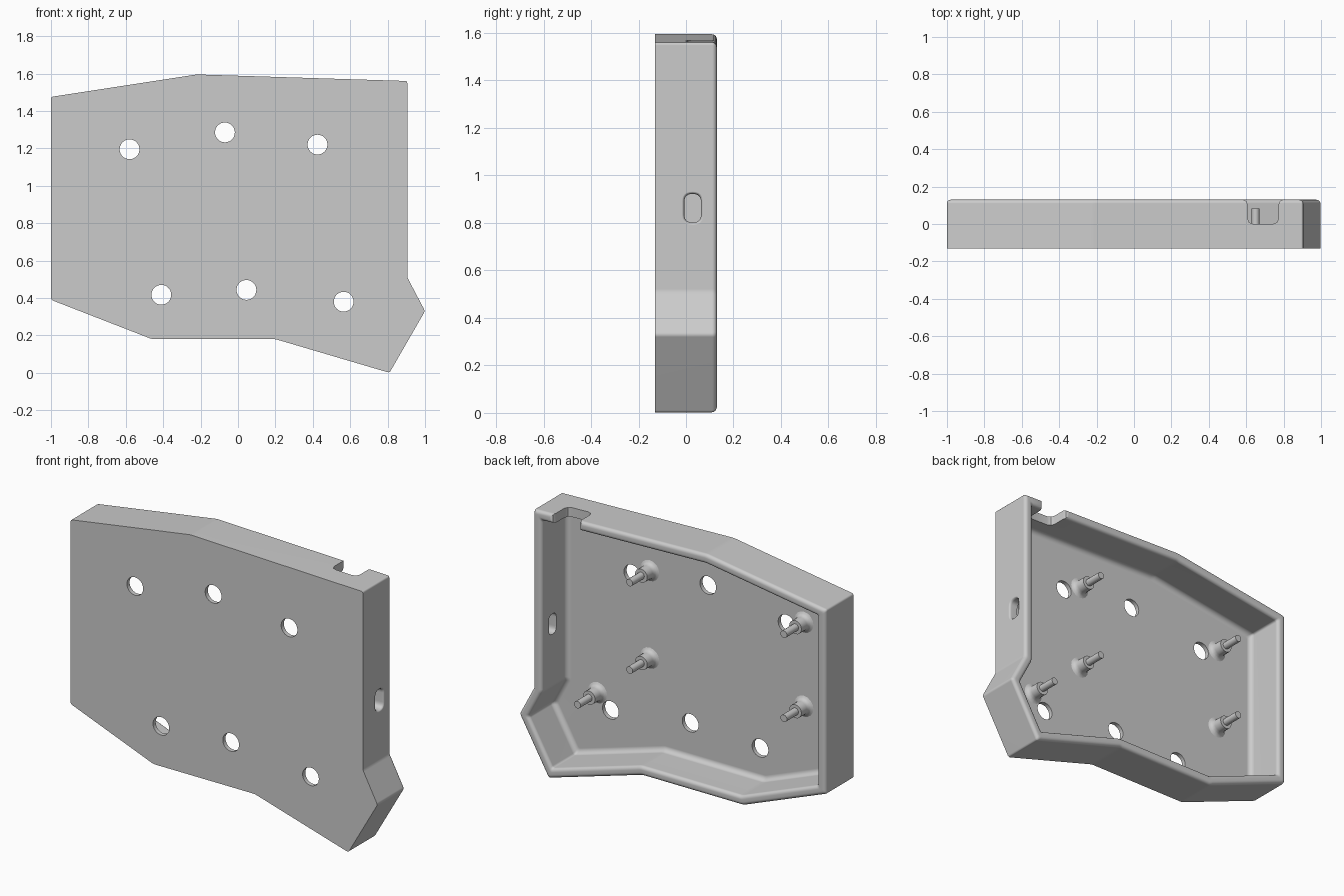
import bpy
import bmesh
import math
from mathutils import Vector

cube = bpy.data.objects.get("Cube")
if cube:
    bpy.data.objects.remove(cube, do_unlink=True)

GREY = (0.6, 0.6, 0.6, 1)
grey = bpy.data.materials.new("plain grey")
grey.use_nodes = True
grey.diffuse_color = GREY
grey.node_tree.nodes["Principled BSDF"].inputs["Base Color"].default_value = GREY

# Casing outline in x, z
OUTLINE = [Vector(p) for p in (
    (-1, 1.475), (-0.22, 1.595), (0.905, 1.56), (0.905, 0.51), (1, 0.33),
    (0.81, 0), (0.2, 0.18), (-0.46, 0.18), (-1, 0.39))]
BACK, FRONT, FLOOR = 0.13, -0.13, -0.105
WALL = 0.055


def inset(points, amount):
    """Move every edge of a clockwise outline inwards, with mitred corners."""
    result = []
    for i, p in enumerate(points):
        a = (p - points[i - 1]).normalized()
        b = (points[(i + 1) % len(points)] - p).normalized()
        na, nb = Vector((a.y, -a.x)), Vector((b.y, -b.x))
        result.append(p + (na + nb) * amount / (1 + na.dot(nb)))
    return result


def round_corners(points, reach, steps=3):
    """Replace every corner by a short curve."""
    result = []
    for i, p in enumerate(points):
        a = p + (points[i - 1] - p).normalized() * reach
        b = p + (points[(i + 1) % len(points)] - p).normalized() * reach
        for k in range(steps + 1):
            t = k / steps
            result.append(a * (1 - t) ** 2 + p * 2 * t * (1 - t) + b * t * t)
    return result


def loft(name, rings):
    """Skin a closed solid over rings of equal point count."""
    bm = bmesh.new()
    rows = [[bm.verts.new(p) for p in ring] for ring in rings]
    n = len(rows[0])
    for lower, upper in zip(rows, rows[1:]):
        for i in range(n):
            j = (i + 1) % n
            bm.faces.new((lower[i], lower[j], upper[j], upper[i]))
    bm.faces.new(rows[0])
    bm.faces.new(rows[-1])
    bmesh.ops.recalc_face_normals(bm, faces=bm.faces)
    mesh = bpy.data.meshes.new(name)
    bm.to_mesh(mesh)
    bm.free()
    mesh.materials.append(grey)
    obj = bpy.data.objects.new(name, mesh)
    bpy.context.collection.objects.link(obj)
    return obj


def lathe(name, x, z, profile, sides):
    """Turn (radius, y) pairs around an axis along y."""
    turns = [2 * math.pi * i / sides for i in range(sides)]
    return loft(name, [[(x + r * math.cos(t), y, z + r * math.sin(t)) for t in turns]
                       for r, y in profile])


def activate(obj):
    bpy.ops.object.select_all(action="DESELECT")
    obj.select_set(True)
    bpy.context.view_layer.objects.active = obj


def cut(obj, cutter):
    cutter.hide_render = True
    mod = obj.modifiers.new("cut", "BOOLEAN")
    mod.operation = "DIFFERENCE"
    mod.solver = "EXACT"
    mod.object = cutter
    activate(obj)
    bpy.ops.object.modifier_apply(modifier=mod.name)
    bpy.data.objects.remove(cutter, do_unlink=True)


def smooth(obj):
    activate(obj)
    bpy.ops.object.shade_smooth_by_angle(angle=math.radians(35))
    mod = obj.modifiers.new("even shading", "WEIGHTED_NORMAL")
    mod.keep_sharp = True


# Casing section: outside wall, rounded rim, inside wall, floor fillet
RIM, FILLET, STEPS = 0.02, 0.03, 4
quarter = [math.pi / 2 * k / STEPS for k in range(STEPS + 1)]
section = [(0, FRONT)]
section += [(RIM * (1 - math.cos(a)), BACK - RIM * (1 - math.sin(a))) for a in quarter]
section += [(WALL - RIM * (1 - math.sin(a)), BACK - RIM * (1 - math.cos(a))) for a in quarter]
section += [(WALL + FILLET * (1 - math.cos(a)), FLOOR + FILLET * (1 - math.sin(a))) for a in quarter]
casing = loft("casing", [
    [(p.x, y, p.y) for p in round_corners(inset(OUTLINE, amount), 0.012)]
    for amount, y in section])

# Six round holes through the front plate
for x, z in ((-0.58, 1.195), (-0.07, 1.285), (0.425, 1.22),
             (-0.41, 0.417), (0.045, 0.443), (0.565, 0.38)):
    cut(casing, lathe("hole_cutter", x, z, [(0.053, -0.2), (0.053, -0.06)], 32))

# Cable notch in the top wall, with flared rim corners
half = [(0.105, 0.2), (0.105, 0.13), (0.09, 0.123), (0.083, 0.105),
        (0.083, 0.03), (0.074, 0.009), (0.053, 0)]
notch = [(0.69 + w, y) for w, y in half] + [(0.69 - w, y) for w, y in reversed(half)]
cut(casing, loft("notch_cutter", [[(x, y, z) for x, y in notch] for z in (1.46, 1.7)]))


# Oblong slot in the left wall, with softened outer edge
def slot_ring(x, grow):
    w, h = 0.035 + grow, 0.06 + grow
    box = [Vector(p) for p in ((-w, -h), (-w, h), (w, h), (w, -h))]
    return [(x, 0.028 + p.x, 0.862 + p.y) for p in round_corners(box, w * 0.95, 6)]


cut(casing, loft("slot_cutter", [slot_ring(x, g) for x, g in (
    (0.8, 0), (0.892, 0), (0.901, 0.004), (0.906, 0.012), (0.95, 0.012))]))
smooth(casing)

# Stepped mounting posts on the floor
POST = [(0.062, FLOOR - 0.01), (0.062, FLOOR), (0.051, FLOOR + 0.005),
        (0.043, FLOOR + 0.015), (0.04, FLOOR + 0.03), (0.04, -0.025),
        (0.021, -0.025), (0.021, 0.083)]
for i, (x, z) in enumerate(((0.31, 1.27), (-0.695, 1.235), (0.31, 0.755),
                            (-0.695, 0.74), (0.65, 0.46))):
    smooth(lathe(f"mounting_post_{i + 1}", x, z, POST, 16))
